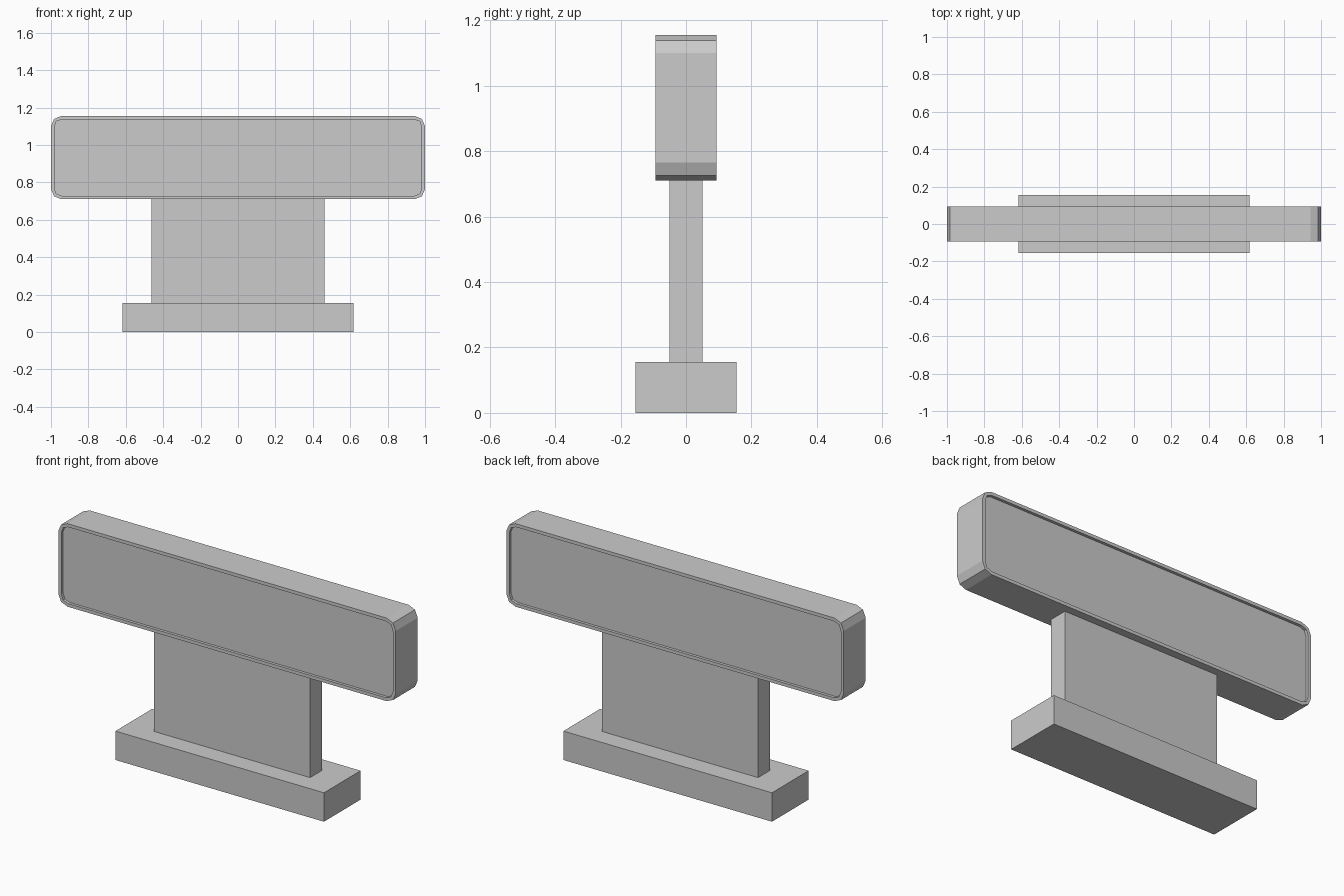
import bpy
import bmesh
from mathutils import Matrix, Vector

old = bpy.data.objects.get("Cube")
if old:
    bpy.data.objects.remove(old, do_unlink=True)

grey = bpy.data.materials.new("light grey")
grey.use_nodes = True
colour = (0.6, 0.6, 0.6, 1)
grey.diffuse_color = colour
grey.node_tree.nodes["Principled BSDF"].inputs["Base Color"].default_value = colour


def box(name, size, z_low, shape=None):
    """Box centred on x and y, standing at z_low, optionally reshaped."""
    bm = bmesh.new()
    centre = Vector((0, 0, z_low + size[2] / 2))
    bmesh.ops.create_cube(bm, size=1, matrix=Matrix.LocRotScale(centre, None, Vector(size)))
    if shape:
        shape(bm)
    mesh = bpy.data.meshes.new(name)
    bm.to_mesh(mesh)
    bm.free()
    mesh.materials.append(grey)
    obj = bpy.data.objects.new(name, mesh)
    bpy.context.collection.objects.link(obj)
    return obj


def round_and_recess(bm):
    # Round the four corners that run front to back
    edges = [e for e in bm.edges
             if abs(e.verts[0].co.y - e.verts[1].co.y) > 0.01]
    bmesh.ops.bevel(bm, geom=edges, offset=0.055, segments=2,
                    profile=0.5, affect='EDGES')
    bm.normal_update()
    # Leave a thin rim and sink the panel on both broad sides
    for side in (-1, 1):
        face = next(f for f in bm.faces if f.normal.y * side > 0.9)
        bmesh.ops.inset_region(bm, faces=[face], thickness=0.018)
        rim = face.edges[:]
        moved = bmesh.ops.extrude_discrete_faces(bm, faces=[face])["faces"]
        bmesh.ops.translate(bm, vec=(0, -side * 0.015, 0), verts=moved[0].verts[:])
        bm.normal_update()


# Base, upright and sign head
box("base", (1.236, 0.31, 0.155), 0)
box("upright", (0.926, 0.102, 0.555), 0.155)
box("sign_head", (2, 0.186, 0.445), 0.71, round_and_recess)
